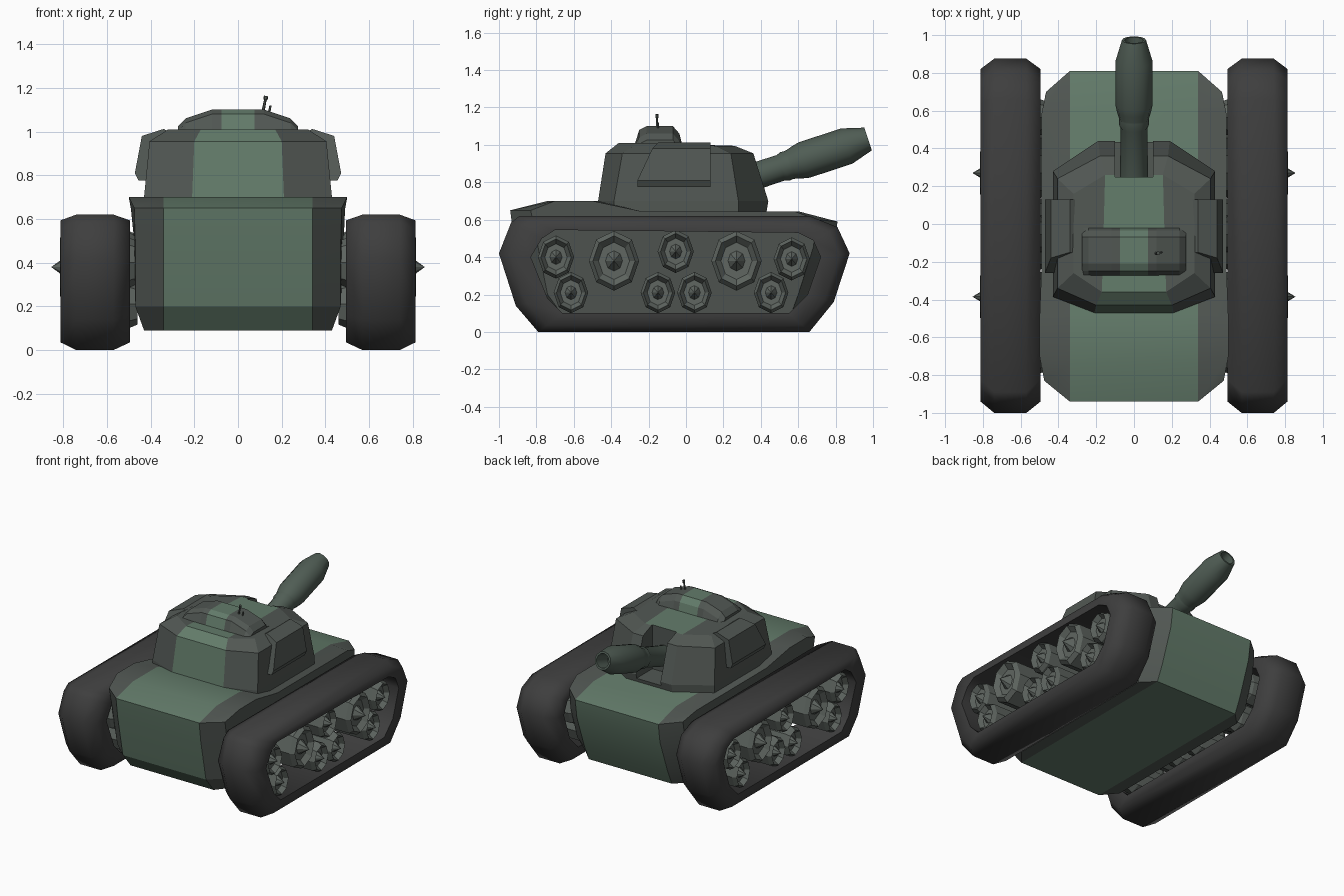
import bpy, bmesh, math
from mathutils import Vector

if "Cube" in bpy.data.objects:
    bpy.data.objects.remove(bpy.data.objects["Cube"])


def material(name, rgb):
    m = bpy.data.materials.new(name)
    m.diffuse_color = (*rgb, 1)
    m.use_nodes = True
    m.node_tree.nodes["Principled BSDF"].inputs["Base Color"].default_value = m.diffuse_color
    return m


GREEN = material("green_paint", (0.125, 0.2, 0.145))
GREY = material("grey_paint", (0.082, 0.095, 0.086))
RUBBER = material("track_rubber", (0.048, 0.048, 0.048))
STEEL = material("wheel_steel", (0.115, 0.133, 0.12))
BARREL = material("barrel_paint", (0.08, 0.11, 0.09))


def loft(name, rings, mats, caps=True, loop=False, mirror=False, smooth=None):
    """Skin a list of equal-length closed rings."""
    bm = bmesh.new()
    vs = [[bm.verts.new(p) for p in r] for r in rings]
    n = len(rings[0])
    pairs = list(zip(vs, vs[1:])) + ([(vs[-1], vs[0])] if loop else [])
    for a, b in pairs:
        for i in range(n):
            j = (i + 1) % n
            bm.faces.new((a[i], a[j], b[j], b[i]))
    if caps and not loop:
        bm.faces.new(vs[0])
        bm.faces.new(vs[-1])
    bmesh.ops.remove_doubles(bm, verts=bm.verts, dist=1e-5)
    bmesh.ops.recalc_face_normals(bm, faces=bm.faces)
    me = bpy.data.meshes.new(name)
    bm.to_mesh(me)
    bm.free()
    ob = bpy.data.objects.new(name, me)
    bpy.context.collection.objects.link(ob)
    for m in mats:
        me.materials.append(m)
    if mirror:
        ob.modifiers.new("mirror", "MIRROR").use_mirror_merge = False
    bpy.ops.object.select_all(action='DESELECT')
    bpy.context.view_layer.objects.active = ob
    ob.select_set(True)
    if smooth:
        bpy.ops.object.shade_smooth_by_angle(angle=math.radians(smooth))
    return ob


def lathe(name, profile, origin, axis, mat, segs=8, squash=1.0, **kw):
    """Revolve (radius, distance) points around an axis in space."""
    axis = Vector(axis).normalized()
    u = Vector((0, 0, 1)) - axis * axis.z
    u.normalize()
    w = axis.cross(u)
    rings = []
    for r, t in profile:
        rings.append([Vector(origin) + axis * t + r * (u * math.cos(a) + w * squash * math.sin(a))
                      for a in (2 * math.pi * k / segs for k in range(segs))])
    return loft(name, rings, [mat], **kw)


def paint_middle(ob, limit, test=lambda p: True):
    """Second material on the faces of the central band."""
    for p in ob.data.polygons:
        if abs(p.center.x) < limit and test(p):
            p.material_index = 1


# Hull: side profile lofted across the width, green band in the middle
mid = [(-0.77, 0.09), (-0.86, 0.20), (-0.92, 0.5), (-0.94, 0.65), (-0.74, 0.70), (-0.47, 0.70),
       (-0.24, 0.645), (0.6, 0.645), (0.81, 0.59), (0.79, 0.45), (0.70, 0.20), (0.65, 0.09)]
side = [(0.43, -0.66, 0.09), (0.47, -0.74, 0.20), (0.47, -0.80, 0.5), (0.475, -0.83, 0.65),
        (0.50, -0.7, 0.70), (0.50, -0.5, 0.70), (0.49, -0.24, 0.645), (0.49, 0.58, 0.645),
        (0.465, 0.70, 0.60), (0.47, 0.68, 0.45), (0.47, 0.60, 0.20), (0.43, 0.56, 0.09)]
hull = loft("hull", [[(-x, y, z) for x, y, z in side],
                     [(-0.34, y, z) for y, z in mid],
                     [(0.34, y, z) for y, z in mid], side], [GREY, GREEN], smooth=25)
paint_middle(hull, 0.1)

# Tracks: closed rings with chamfered edges around a hole
outer = [(-0.79, 0), (0.66, 0), (0.79, 0.16), (0.875, 0.42), (0.81, 0.56),
         (0.66, 0.62), (-0.89, 0.62), (-0.935, 0.585), (-1.0, 0.42), (-0.91, 0.14)]
hole = [(-0.66, 0.10), (0.55, 0.10), (0.65, 0.20), (0.72, 0.40), (0.68, 0.49),
        (0.60, 0.53), (-0.70, 0.545), (-0.77, 0.50), (-0.83, 0.40), (-0.74, 0.18)]


def track_ring(x, f):
    return [(x, a + (c - a) * f, b + (d - b) * f) for (a, b), (c, d) in zip(outer, hole)]


loft("track", [track_ring(x, f) for x, f in
               ((0.495, 1), (0.495, 0.35), (0.57, 0), (0.74, 0), (0.812, 0.35), (0.812, 1))],
     [RUBBER], loop=True, mirror=True, smooth=65)

# Road wheels: (y, z, radius)
wheels = [(-0.385, 0.38, 0.16), (0.27, 0.38, 0.16), (-0.695, 0.40, 0.115), (-0.055, 0.43, 0.115),
          (0.565, 0.39, 0.115), (-0.615, 0.21, 0.11), (-0.15, 0.21, 0.11),
          (0.045, 0.21, 0.11), (0.455, 0.21, 0.11)]
for y, z, r in wheels:
    rim, tip = (0.815, 0.855) if r > 0.15 else (0.79, 0.812)
    lathe("road_wheel", [(0.85 * r, 0.46), (r, 0.50), (r, rim - 0.03), (0.84 * r, rim),
                         (0.62 * r, rim - 0.035), (0.34 * r, rim - 0.035), (0, tip)],
          (0, y, z), (1, 0, 0), STEEL, squash=0.84, caps=False, mirror=True)


# Turret: stacked octagons (z, front y, front corner y, rear corner y, rear y, half width, front half)
def octagon(z, yf, yfc, yrc, yr, w, c, tilt=0.0):
    half = [(c, yf, z), (w, yfc, z), (w, yrc, z - tilt), (c * 0.9, yr, z - tilt)]
    return half + [(-x, y, zz) for x, y, zz in reversed(half)]


turret = loft("turret", [octagon(0.64, -0.47, -0.385, 0.28, 0.43, 0.43, 0.21),
                         octagon(0.70, -0.47, -0.385, 0.28, 0.44, 0.43, 0.21),
                         octagon(0.955, -0.43, -0.34, 0.24, 0.36, 0.405, 0.20),
                         octagon(1.01, -0.36, -0.26, 0.16, 0.26, 0.32, 0.17, 0.015)],
              [GREY, GREEN])
# Split the roof and floor into three strips so the centre can be green
bm = bmesh.new()
bm.from_mesh(turret.data)
cuts = [[v for v in f.verts if v.co.x * s > 0 and abs(v.co.x) < 0.25]
        for f in bm.faces if len(f.verts) == 8 for s in (1, -1)]
for ends in cuts:
    bmesh.ops.connect_verts(bm, verts=ends)
bm.to_mesh(turret.data)
bm.free()
paint_middle(turret, 0.05, lambda p: p.center.y < 0.2)
# Slot for the gun at the rear of the turret
bpy.ops.mesh.primitive_cube_add(size=1, location=(0, 0.45, 0.9))
cutter = bpy.context.object
cutter.name = "gun_slot_cutter"
cutter.scale = (0.20, 0.40, 0.46)
cutter.hide_render = True
slot = turret.modifiers.new("gun_slot", "BOOLEAN")
slot.object = cutter
bpy.context.view_layer.objects.active = turret
bpy.ops.object.modifier_apply(modifier="gun_slot")
bpy.data.objects.remove(cutter)

# Armour plates on the turret sides, front end slanted
plate = [(0.39, 0.775), (0.455, 0.775), (0.472, 0.81), (0.44, 0.98), (0.34, 1.012), (0.30, 0.99)]
slant = [0, 0, 0, 0.08, 0.11, 0.11]
loft("side_plate", [[(x, -0.26 + s, z) for (x, z), s in zip(plate, slant)],
                    [(x, 0.13, z) for x, z in plate]], [GREY], mirror=True)


# Cupola: cross-sections along x (x, top z)
def cupola_section(x, top):
    return [(x, -0.275, 1.0), (x, -0.25, top - 0.02), (x, -0.21, top),
            (x, -0.07, top), (x, -0.035, top - 0.04), (x, -0.02, 1.0)]


stations = [(0.275, 1.025), (0.24, 1.06), (0.12, 1.10), (0.075, 1.10)]
cupola = loft("cupola", [cupola_section(-x, t) for x, t in stations]
              + [cupola_section(x, t) for x, t in reversed(stations)], [GREY, GREEN])
paint_middle(cupola, 0.05)

# Gun barrel with bore, pointing up and back
lathe("gun_barrel", [(0.075, -0.10), (0.071, 0.24), (0.08, 0.26), (0.078, 0.285), (0.08, 0.295),
                     (0.09, 0.33), (0.099, 0.37), (0.099, 0.61), (0.064, 0.73), (0.05, 0.73),
                     (0.045, 0.60)],
      (0, 0.28, 0.803), (0, 0.95, 0.313), BARREL, segs=12, smooth=30)

# Small antennas on the cupola
lathe("antenna", [(0.008, 0), (0.006, 0.075), (0.010, 0.08), (0.010, 0.095)],
      (0.11, -0.155, 1.07), (0.2, 0, 1), GREY, segs=6)
lathe("short_antenna", [(0.006, 0), (0.005, 0.045)], (0.14, -0.15, 1.075), (0.2, 0, 1), GREY, segs=6)
